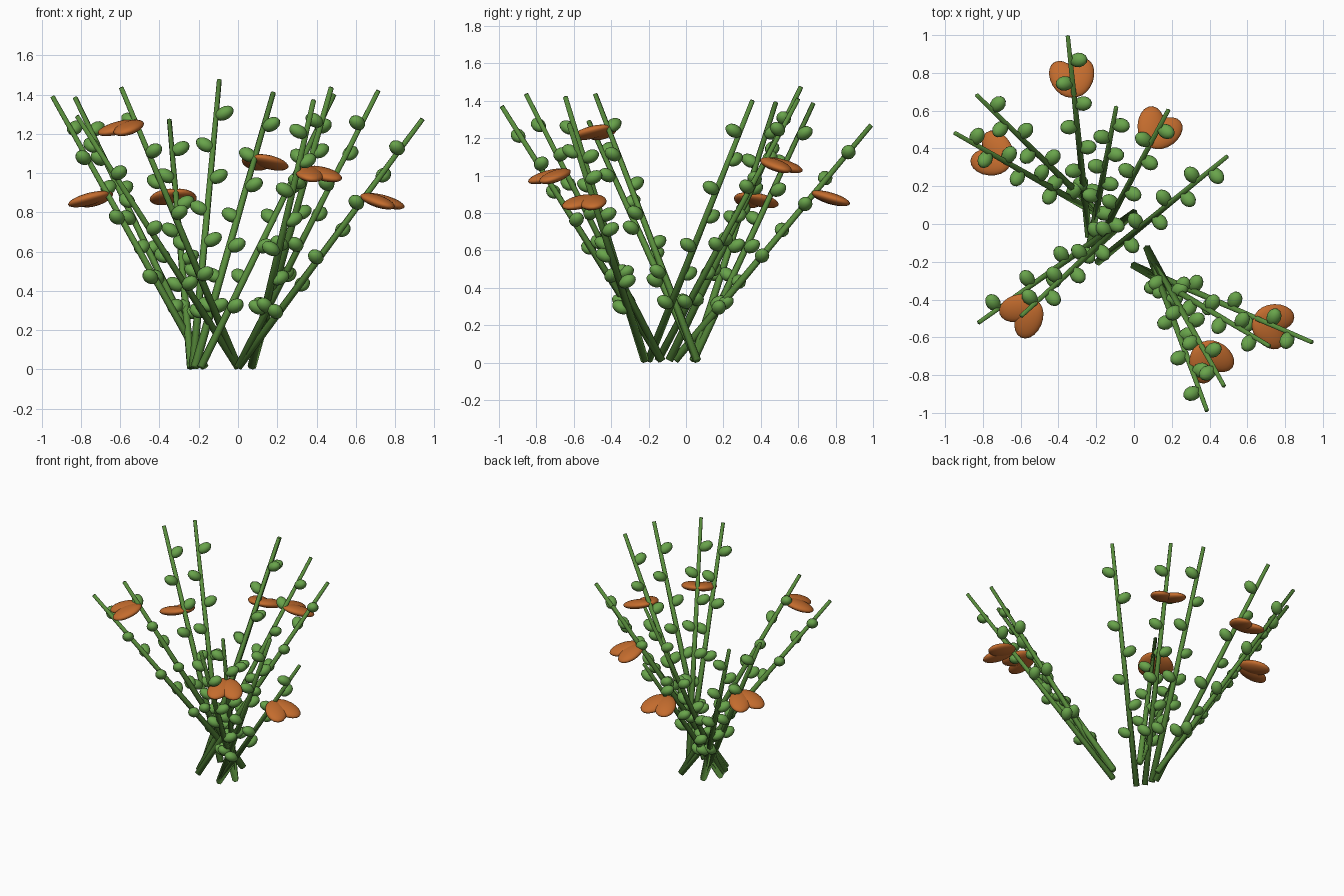
import bpy, bmesh, math
from mathutils import Vector, Matrix

if "Cube" in bpy.data.objects:
    bpy.data.objects.remove(bpy.data.objects["Cube"])


def material(name, rgb):
    m = bpy.data.materials.new(name)
    m.diffuse_color = (*rgb, 1)
    m.use_nodes = True
    m.node_tree.nodes["Principled BSDF"].inputs["Base Color"].default_value = m.diffuse_color
    return m


STEM = material("stem green", (0.10, 0.27, 0.045))
LEAF = material("leaf green", (0.14, 0.37, 0.07))
PETAL = material("petal orange", (0.55, 0.15, 0.027))
UP = Vector((0, 0, 1))


def finish(bm, name, mat):
    for f in bm.faces:
        f.smooth = True
    me = bpy.data.meshes.new(name)
    bm.to_mesh(me)
    bm.free()
    me.materials.append(mat)
    ob = bpy.data.objects.new(name, me)
    bpy.context.collection.objects.link(ob)


def frame(origin, x_axis, normal):
    """Matrix with x along x_axis and z close to normal."""
    x = x_axis.normalized()
    y = normal.cross(x).normalized()
    z = x.cross(y)
    m = Matrix((x, y, z)).transposed().to_4x4()
    m.translation = origin
    return m


def ellipsoid(bm, mat, half, segs=16, rings=10):
    bmesh.ops.create_uvsphere(bm, u_segments=segs, v_segments=rings, radius=1,
                              matrix=mat @ Matrix.Diagonal((*half, 1)))


# base x, y, tip x, y, z, flower height along the stem (0 = none)
stems = [
    (-0.24, -0.06, -0.35, 0.99, 1.27, 0.71),
    (-0.17, 0.04, -0.83, 0.68, 1.385, 0),
    (-0.17, 0.04, -0.945, 0.48, 1.39, 0.64),
    (-0.23, -0.09, -0.095, 0.615, 1.475, 0),
    (-0.22, -0.15, 0.18, 0.60, 1.41, 0.765),
    (-0.19, -0.20, 0.49, 0.355, 1.40, 0),
    (0.0, 0.06, -0.82, -0.52, 1.29, 0),
    (0.0, 0.06, -0.595, -0.485, 1.435, 0.875),
    (0.0, -0.22, 0.94, -0.625, 1.275, 0.69),
    (0.0, -0.22, 0.715, -0.645, 1.42, 0),
    (0.07, -0.13, 0.475, -0.855, 1.435, 0.71),
    (0.07, -0.13, 0.385, -0.985, 1.37, 0),
]

for n, (bx, by, tx, ty, tz, bloom) in enumerate(stems, 1):
    base, tip = Vector((bx, by, 0.012)), Vector((tx, ty, tz))
    d = (tip - base).normalized()
    out = Vector((d.x, d.y, 0)).normalized()
    side = out.cross(UP)

    # tapered stem, smooth over its end caps
    bm = bmesh.new()
    bmesh.ops.create_cone(bm, cap_ends=True, segments=6, radius1=0.022, radius2=0.013,
                          depth=(tip - base).length,
                          matrix=Matrix.Translation((base + tip) / 2)
                          @ d.to_track_quat('Z', 'Y').to_matrix().to_4x4())
    finish(bm, f"stem_{n}", STEM)

    # leaves alternating left and right
    bm = bmesh.new()
    for i in range(7):
        s = side if i % 2 == 0 else -side
        c = base.lerp(tip, 0.22 + 0.11 * i) + s * 0.043 + UP * 0.006
        ellipsoid(bm, frame(c, s + UP * 0.55, UP), (0.051, 0.039, 0.034), 12, 8)
    finish(bm, f"leaves_{n}", LEAF)

    # drooping flower of two overlapping petals
    if bloom:
        bm = bmesh.new()
        root = base.lerp(tip, bloom)
        for a in (-25, 25):
            p = Matrix.Rotation(math.radians(a), 3, 'Z') @ out - UP * 0.28
            p.normalize()
            ellipsoid(bm, frame(root + p * 0.098, p, UP + out * 0.3), (0.11, 0.073, 0.03), 20, 12)
        finish(bm, f"flower_{n}", PETAL)
